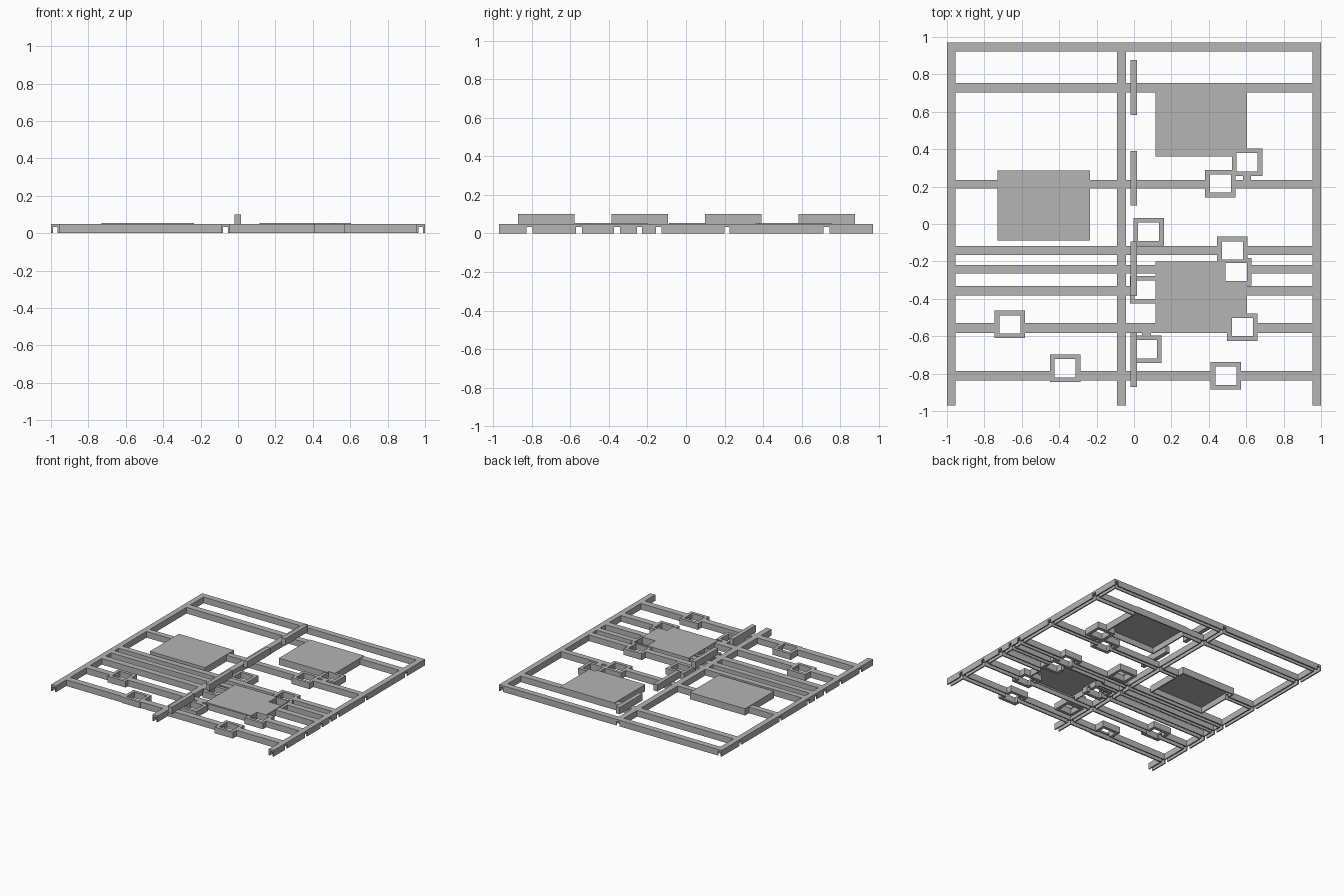
import bpy, bmesh
from mathutils import Vector

cube = bpy.data.objects.get("Cube")
if cube:
    bpy.data.objects.remove(cube, do_unlink=True)

grey = bpy.data.materials.new("plain grey")
grey.use_nodes = True
colour = (0.46, 0.46, 0.46, 1)
grey.diffuse_color = colour
grey.node_tree.nodes["Principled BSDF"].inputs["Base Color"].default_value = colour

TOP = 0.05       # rail height
ROOF = 0.034     # height of the channels under the rails
WALL = 0.01
RIM = 0.025


def block(x0, x1, y0, y1, z0, z1):
    return ((x0, x1), (y0, y1), (z0, z1))


def inside(p, boxes):
    return any(all(lo < c < hi for c, (lo, hi) in zip(p, b)) for b in boxes)


def carve(name, solids, cavities=()):
    """Join square-cornered blocks, remove the cavities, keep only the outer skin."""
    cuts = []
    for a in range(3):
        lo = min(b[a][0] for b in solids)
        hi = max(b[a][1] for b in solids)
        vals = {round(v, 4) for b in list(solids) + list(cavities) for v in b[a]}
        cuts.append(sorted(v for v in vals if lo - 1e-5 <= v <= hi + 1e-5))
    nx, ny, nz = (len(c) - 1 for c in cuts)
    filled = set()
    for i in range(nx):
        for j in range(ny):
            for k in range(nz):
                p = [(c[n] + c[n + 1]) / 2 for c, n in zip(cuts, (i, j, k))]
                if inside(p, solids) and not inside(p, cavities):
                    filled.add((i, j, k))
    bm = bmesh.new()
    verts = {}

    def vert(key):
        if key not in verts:
            verts[key] = bm.verts.new(Vector([c[n] for c, n in zip(cuts, key)]))
        return verts[key]

    for cell in sorted(filled):
        for a in range(3):
            u, v = (a + 1) % 3, (a + 2) % 3
            for side in (0, 1):
                near = list(cell)
                near[a] += 2 * side - 1
                if tuple(near) in filled:
                    continue
                ring = []
                for du, dv in ((0, 0), (1, 0), (1, 1), (0, 1)):
                    key = list(cell)
                    key[a] += side
                    key[u] += du
                    key[v] += dv
                    ring.append(vert(tuple(key)))
                bm.faces.new(ring if side else ring[::-1])
    bmesh.ops.dissolve_limit(bm, angle_limit=0.01, verts=bm.verts[:], edges=bm.edges[:])
    mesh = bpy.data.meshes.new(name)
    bm.to_mesh(mesh)
    bm.free()
    mesh.materials.append(grey)
    obj = bpy.data.objects.new(name, mesh)
    bpy.context.collection.objects.link(obj)
    return obj


# Rails: y ranges of the cross rails, x ranges of the long rails
cross = [(0.703, 0.755), (0.19, 0.236), (-0.166, -0.118), (-0.264, -0.218),
         (-0.383, -0.332), (-0.582, -0.53), (-0.838, -0.786)]
long_rails = [(-1, -0.955), (-0.09, -0.043), (0.955, 1)]
back = (0.922, 0.97)

rails = [block(-1, 1, a, b, 0, TOP) for a, b in cross + [back]]
rails += [block(a, b, -0.97, 0.97, 0, TOP) for a, b in long_rails]

# Channels running along the underside of the rails
tunnels = [block(-1.1, 1.1, a + WALL, b - WALL, -1, ROOF) for a, b in cross]
tunnels += [block(a + WALL, b - WALL, -1.1, 1.1, -1, ROOF) for a, b in long_rails]
tunnels.append(block(-0.97, 0.97, back[0] + WALL, back[1] - WALL, -1, ROOF))

# Square pockets: left and front corner of each frame
corners = [(-0.745, -0.61), (-0.45, -0.845), (0.41, -0.885), (0.498, -0.625),
           (0.445, -0.215), (0.465, -0.33), (-0.003, -0.115), (-0.022, -0.425),
           (-0.015, -0.743), (0.523, 0.257), (0.38, 0.143)]
W, D = 0.163, 0.147
holes = [block(x + RIM, x + W - RIM, y + RIM, y + D - RIM, -1, 1) for x, y in corners]

# Hollow platforms
trays = [(0.115, 0.605, 0.36, 0.755), (-0.73, -0.235, -0.087, 0.285),
         (0.115, 0.605, -0.578, -0.2)]
hollows = [block(a + WALL, b - WALL, c + WALL, d - WALL, -1, 0.046) for a, b, c, d in trays]

carve("rail_grid", rails, tunnels + holes + hollows)
for n, (x, y) in enumerate(corners):
    carve(f"pocket_frame_{n + 1}", [block(x, x + W, y, y + D, 0, TOP)], tunnels + holes)
for n, t in enumerate(trays):
    carve(f"platform_{n + 1}", [block(*t, 0, 0.055)], tunnels + holes + hollows)

# Short connectors between pockets and rails
carve("connector_back", [block(0.583, 0.625, 0.236, 0.257, 0, TOP)])
carve("connector_front", [block(0.043, 0.09, -0.596, -0.582, 0, TOP)])

# Raised bars along the middle
for n, y in enumerate((0.73, 0.245, -0.24, -0.725)):
    carve(f"raised_bar_{n + 1}", [block(-0.018, 0.016, y - 0.146, y + 0.146, 0.045, 0.1)])
